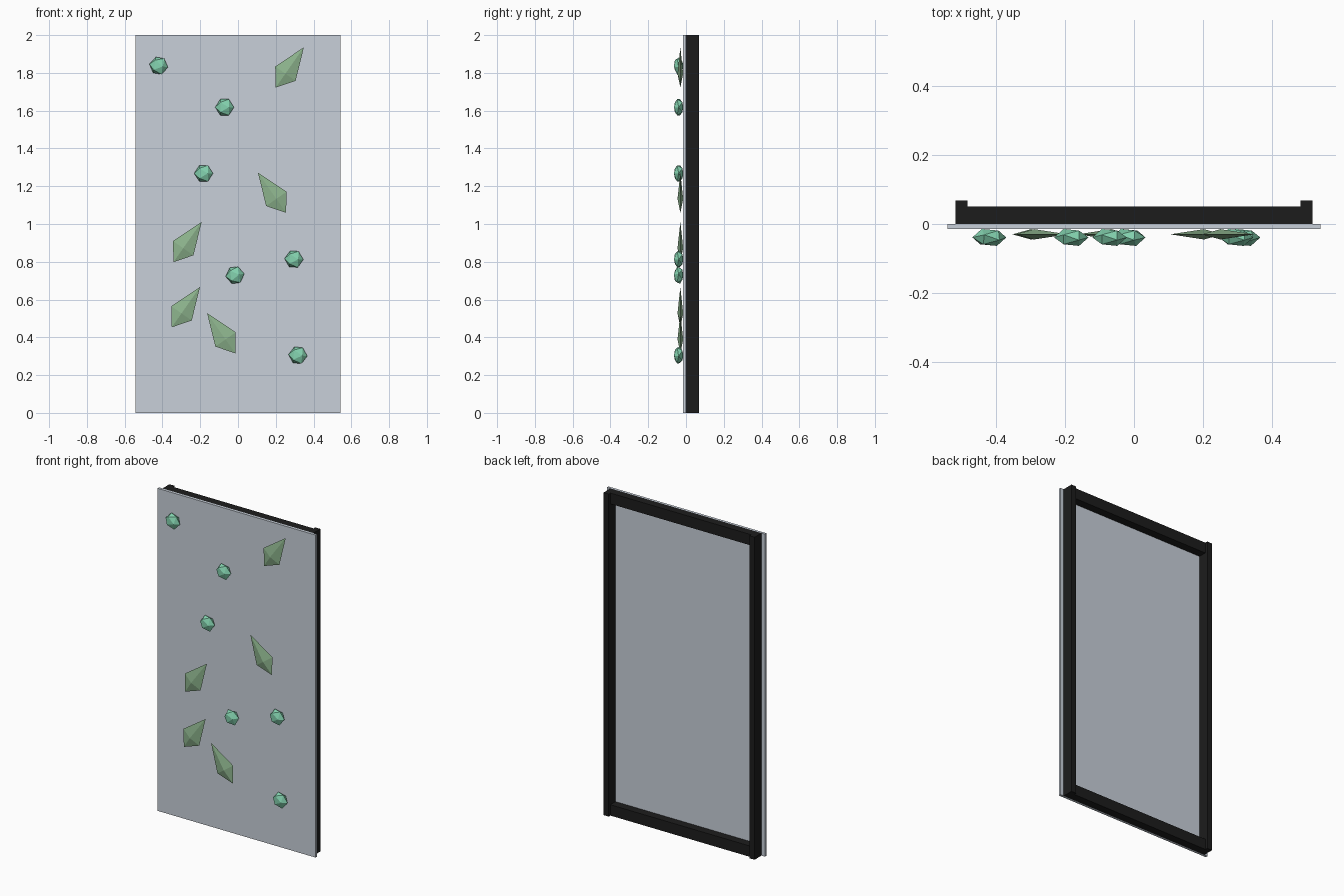
import bpy, bmesh, math
from mathutils import Matrix

if "Cube" in bpy.data.objects:
    bpy.data.objects.remove(bpy.data.objects["Cube"])


def material(name, rgb):
    m = bpy.data.materials.new(name)
    m.diffuse_color = (*rgb, 1)
    m.use_nodes = True
    m.node_tree.nodes["Principled BSDF"].inputs["Base Color"].default_value = m.diffuse_color
    return m


GLASS = material("grey_glass", (0.58, 0.63, 0.70))
FRAME = material("black_metal", (0.012, 0.012, 0.012))
GEM = material("mint_green", (0.23, 0.65, 0.43))
LEAF = material("leaf_green", (0.27, 0.46, 0.27))


def add_object(name, bm, mat):
    bmesh.ops.recalc_face_normals(bm, faces=bm.faces)
    mesh = bpy.data.meshes.new(name)
    bm.to_mesh(mesh)
    bm.free()
    mesh.materials.append(mat)
    obj = bpy.data.objects.new(name, mesh)
    bpy.context.collection.objects.link(obj)
    return obj


def box(name, x, y, z, mat):
    """Box from (min, max) ranges on each axis."""
    bm = bmesh.new()
    bmesh.ops.create_cube(bm, size=1)
    for v in bm.verts:
        for i, (lo, hi) in enumerate((x, y, z)):
            v.co[i] = lo if v.co[i] < 0 else hi
    return add_object(name, bm, mat)


# Front panel
box("panel", (-0.542, 0.542), (-0.015, 0.0), (0, 2), GLASS)

# Back frame: two posts and two rails
for side, s in (("left", -1), ("right", 1)):
    box(f"{side}_post", sorted((s * 0.483, s * 0.518)), (0, 0.068), (0, 2), FRAME)
for level, z in (("bottom", (0, 0.067)), ("top", (1.933, 2))):
    box(f"{level}_rail", (-0.483, 0.483), (0, 0.051), z, FRAME)


# Round holds: flattened icosahedra lying with their long axis across the panel
def gem(name, x, z, angle):
    bm = bmesh.new()
    bmesh.ops.create_icosphere(bm, subdivisions=1, radius=0.05)
    bm.transform(Matrix.Rotation(math.radians(-90), 4, 'Z'))
    bm.transform(Matrix.Rotation(math.radians(90 + angle), 4, 'Y'))
    bm.transform(Matrix.Diagonal((1, 0.55, 1, 1)))
    add_object(name, bm, GEM).location = (x, -0.039, z)


gems = [(-0.42, 1.838, 10), (-0.071, 1.618, 0), (-0.182, 1.268, 0),
        (0.296, 0.814, 3), (-0.016, 0.729, -8), (0.317, 0.305, 5)]
for i, g in enumerate(gems):
    gem(f"gem_hold_{i + 1}", *g)


# Leaf holds: kite outline with a shallow peak on front and back
def leaf(name, x, z, angle):
    bm = bmesh.new()
    a = math.radians(angle)
    kite = [(0.17, 0), (0, 0.066), (-0.09, 0), (0, -0.066)]
    ring = [bm.verts.new((u * math.cos(a) - v * math.sin(a), 0,
                          u * math.sin(a) + v * math.cos(a))) for u, v in kite]
    for y in (-0.015, 0.015):
        peak = bm.verts.new((0, y, 0))
        for j in range(4):
            bm.faces.new((ring[j], ring[(j + 1) % 4], peak))
    add_object(name, bm, LEAF).location = (x, -0.03, z)


leaves = [(0.251, 1.796, 55), (0.203, 1.133, 125), (-0.29, 0.872, 55),
          (-0.299, 0.527, 55), (-0.066, 0.389, 125)]
for i, l in enumerate(leaves):
    leaf(f"leaf_hold_{i + 1}", *l)
